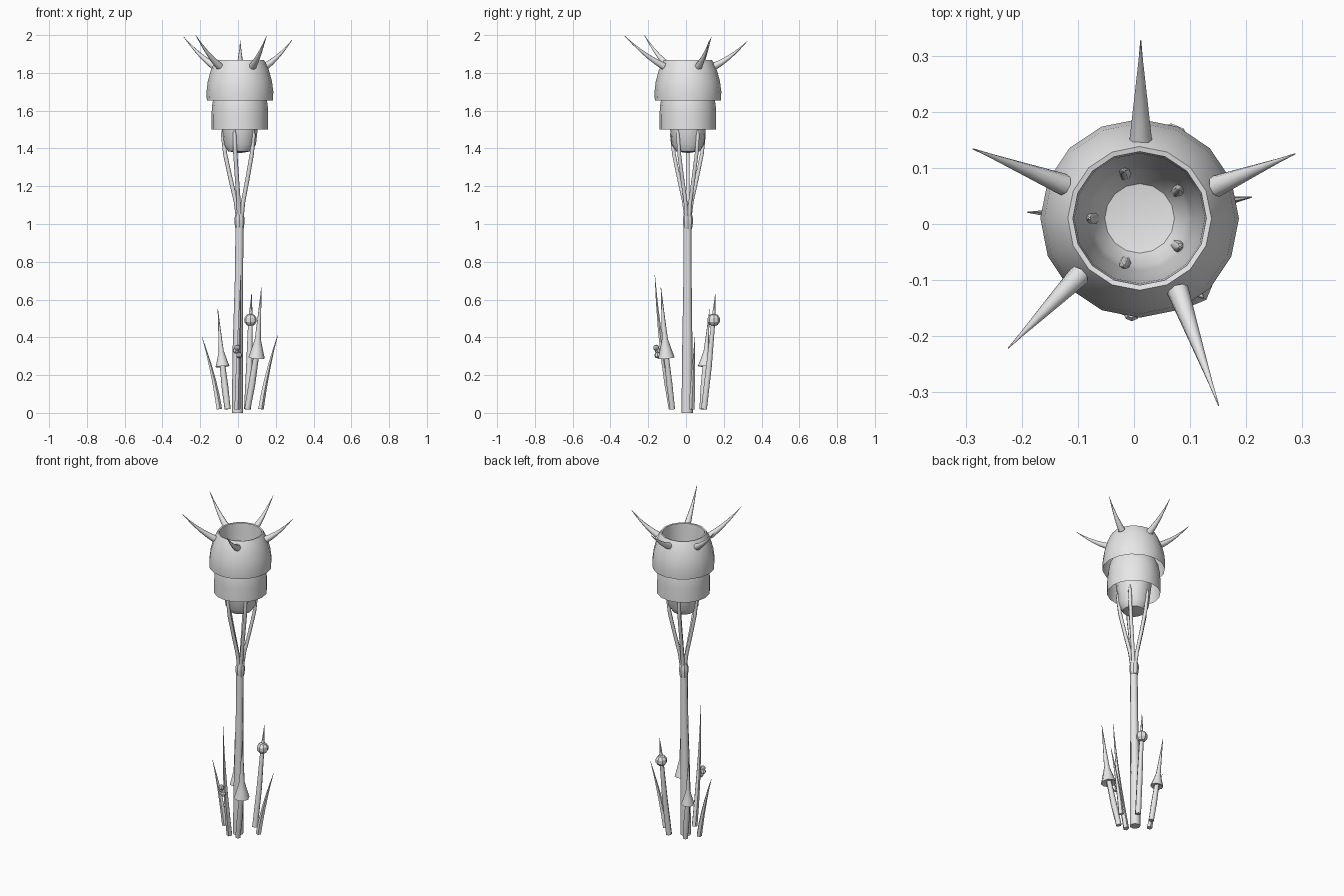
import bpy, bmesh, math
from mathutils import Vector

cube = bpy.data.objects.get("Cube")
if cube:
    bpy.data.objects.remove(cube)

GREY = (0.8, 0.8, 0.8, 1)
mat = bpy.data.materials.new("plain grey")
mat.use_nodes = True
mat.diffuse_color = GREY
mat.node_tree.nodes["Principled BSDF"].inputs["Base Color"].default_value = GREY

AXIS = Vector((0.01, 0.01, 0))


def finish(bm, name, angle=40):
    """Smooth shading with sharp creases, then make the object."""
    bmesh.ops.remove_doubles(bm, verts=bm.verts, dist=0.0003)
    for f in bm.faces:
        f.smooth = True
    for e in bm.edges:
        e.smooth = e.is_manifold and e.calc_face_angle(0) < math.radians(angle)
    mesh = bpy.data.meshes.new(name)
    bm.to_mesh(mesh)
    bm.free()
    mesh.materials.append(mat)
    ob = bpy.data.objects.new(name, mesh)
    bpy.context.collection.objects.link(ob)
    return ob


def skin(bm, rings, caps=True):
    """Bridge successive vertex rings with quads."""
    for low, high in zip(rings, rings[1:]):
        n = len(low)
        for j in range(n):
            k = (j + 1) % n
            bm.faces.new((low[j], low[k], high[k], high[j]))
    if caps:
        bm.faces.new(rings[0][::-1])
        bm.faces.new(rings[-1])


def lathe(name, profile, sides, center=AXIS):
    bm = bmesh.new()
    rings = []
    for r, z in profile:
        rings.append([bm.verts.new(center + Vector((
            r * math.cos(math.tau * j / sides), r * math.sin(math.tau * j / sides), z)))
            for j in range(sides)])
    skin(bm, rings, caps=False)
    return finish(bm, name)


def tube(name, points, radii, sides=6, angle=65):
    """Round bar of varying radius along a path."""
    bm = bmesh.new()
    pts = [Vector(p) for p in points]
    rings = []
    for i, (p, r) in enumerate(zip(pts, radii)):
        t = (pts[min(i + 1, len(pts) - 1)] - pts[max(i - 1, 0)]).normalized()
        u = Vector((0, 1, 0)).cross(t)
        if u.length < 0.3:
            u = Vector((1, 0, 0)).cross(t)
        u.normalize()
        v = t.cross(u)
        rings.append([bm.verts.new(p + r * (u * math.cos(math.tau * j / sides)
                                            + v * math.sin(math.tau * j / sides)))
                      for j in range(sides)])
    skin(bm, rings)
    return finish(bm, name, angle)


def bend(a, b, sag, steps=5):
    """Path from a to b, pushed sideways by sag in the middle."""
    a, b, sag = Vector(a), Vector(b), Vector(sag)
    return [a.lerp(b, i / steps) + sag * 4 * (i / steps) * (1 - i / steps)
            for i in range(steps + 1)]


def taper(r, steps=5, power=1.0):
    return [max(r * (1 - (i / steps) ** power), 0.001) for i in range(steps + 1)]


# Cup: outer wall, rim, and lining that drops into the hanging bulb
lathe("flower_cup", [
    (0.175, 1.655), (0.177, 1.70), (0.17, 1.755), (0.155, 1.81), (0.137, 1.852),
    (0.128, 1.868), (0.119, 1.866), (0.116, 1.80), (0.112, 1.68), (0.104, 1.58),
    (0.094, 1.50), (0.085, 1.42), (0.062, 1.385), (0, 1.375)], 16)

# Skirt below the cup
lathe("lower_skirt", [(0.15, 1.50), (0.15, 1.58), (0.147, 1.63), (0.138, 1.68),
                      (0.117, 1.72)], 16)

# Rim thorns
thorns = [((0.012, 0.15), (0.012, 0.327, 1.97)),
          ((0.146, 0.067), (0.287, 0.125, 1.975)),
          ((0.078, -0.118), (0.151, -0.324, 1.995)),
          ((-0.098, -0.092), (-0.224, -0.221, 2.0)),
          ((-0.125, 0.07), (-0.287, 0.134, 1.99))]
for i, (base, tip) in enumerate(thorns):
    tube(f"rim_thorn_{i + 1}", bend((*base, 1.835), tip, (0, 0, -0.012)),
         taper(0.02), 8)

# Prongs carrying the bulb, their points poking through the lining
for i in range(5):
    a = math.pi + i * math.tau / 5
    out = Vector((math.cos(a), math.sin(a), 0))
    path = [(0.008, 1.03), (0.022, 1.12), (0.05, 1.24), (0.078, 1.37),
            (0.09, 1.47), (0.089, 1.53)]
    tube(f"prong_{i + 1}", [AXIS + out * r + Vector((0, 0, z)) for r, z in path],
         [0.013, 0.011, 0.011, 0.011, 0.010, 0.002], 6)

# Stem and its knot
tube("stem", [(-0.003, 0.006, 0), (-0.001, 0.007, 0.35), (0.005, 0.008, 0.7),
              (0.008, 0.008, 1.0)], [0.03, 0.027, 0.022, 0.021], 8)
lathe("stem_knot", [(0, 0.972), (0.022, 0.974), (0.027, 1.01), (0.027, 1.03),
                    (0.018, 1.065), (0, 1.075)], 8, Vector((0.008, 0.01, 0)))

# Plain blades of grass
tube("right_blade", bend((-0.1, 0.015, 0.02), (-0.19, 0.021, 0.40), (0.008, 0, 0)),
     taper(0.016, power=1.5), 5)
tube("left_blade", bend((0.12, 0.03, 0.02), (0.21, 0.048, 0.41), (-0.008, 0, 0)),
     taper(0.016, power=1.5), 5)
tube("front_blade", bend((-0.005, -0.075, 0.02), (0.014, -0.165, 0.73), (0, -0.012, 0)),
     taper(0.017, power=1.5), 5)


# Stalks topped by a flared cap and a spire
def capped_stalk(name, base, neck, tip, flare):
    base, neck, tip = Vector(base), Vector(neck), Vector(tip)
    tube(name + "_stalk", [base, base.lerp(neck, 0.5), neck + (tip - neck) * 0.1],
         [0.016, 0.018, 0.014], 6)
    tube(name + "_cap",
         [neck + (tip - neck) * f for f in (0.04, 0, 0.13, 0.27, 0.6, 1)],
         [0.014, flare, flare * 0.68, flare * 0.36, flare * 0.2, 0.001], 8, 50)


capped_stalk("back_spire", (-0.055, 0.085, 0.02), (-0.082, 0.10, 0.245),
             (-0.107, 0.125, 0.55), 0.037)
capped_stalk("front_spire", (0.05, -0.072, 0.02), (0.098, -0.104, 0.29),
             (0.124, -0.133, 0.665), 0.044)

# Stalk with a bud
tube("bud_stalk", [(0.05, 0.095, 0.02), (0.06, 0.122, 0.25), (0.066, 0.145, 0.49),
                   (0.072, 0.155, 0.63)], [0.018, 0.017, 0.012, 0.001], 6)


def bud(name, center, size):
    bm = bmesh.new()
    bmesh.ops.create_uvsphere(bm, u_segments=8, v_segments=5, radius=size)
    bmesh.ops.translate(bm, verts=bm.verts, vec=center)
    finish(bm, name, 30)


bud("large_bud", (0.066, 0.147, 0.492), 0.034)

# Cluster of small buds on the front blade
for i, spot in enumerate([(-0.012, -0.15, 0.33), (0.006, -0.152, 0.305),
                          (-0.004, -0.158, 0.345)]):
    bud(f"small_bud_{i + 1}", spot, 0.016)
